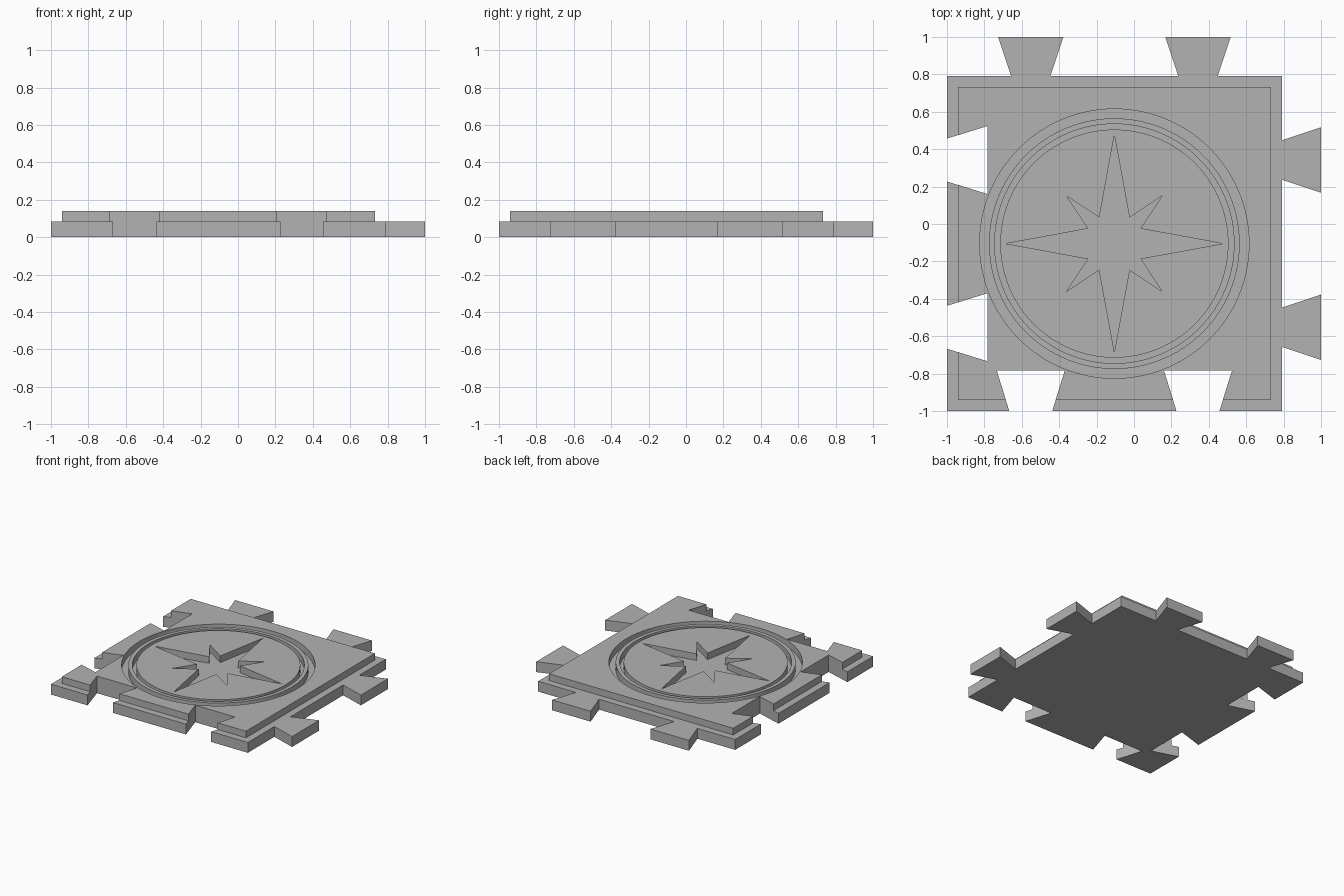
import bpy
import bmesh
from math import sin, cos, pi, radians

cube = bpy.data.objects.get("Cube")
if cube:
    bpy.data.objects.remove(cube, do_unlink=True)

stone = bpy.data.materials.new("plain grey")
stone.use_nodes = True
grey = (0.45, 0.45, 0.45, 1)
stone.diffuse_color = grey
stone.node_tree.nodes["Principled BSDF"].inputs["Base Color"].default_value = grey

LOW, HIGH = -1.0, 0.79        # edges of the square body
MID = (LOW + HIGH) / 2
JOINTS = (-0.552, 0.342)      # centres of the dovetails along each side
BASE_TOP, PLATE_TOP = 0.085, 0.14


def tile_outline(inset, tabs):
    """Square with dovetail sockets on two sides and optional tabs on the others."""
    lo, hi = LOW + inset, HIGH - inset
    mouth = 0.115 + inset * 0.3
    half = [(lo, lo)]
    for c in JOINTS:
        half += [(c - mouth, lo), (c - 0.182, -0.783), (c + 0.182, -0.783), (c + mouth, lo)]
    half.append((hi, lo))
    if tabs:
        for c in JOINTS:
            half += [(hi, c - 0.105), (1, c - 0.175), (1, c + 0.175), (hi, c + 0.105)]
    half.append((hi, hi))
    # The other two sides mirror these across the diagonal
    return half + [(y, x) for x, y in reversed(half[1:-1])]


def polar(radius, angle):
    return (MID + radius * cos(angle), MID + radius * sin(angle))


def circle(radius, n=128):
    return [polar(radius, 2 * pi * i / n) for i in range(n)]


def star():
    """Compass star: four long and four short points."""
    pts = []
    for k in range(4):
        for radius, degrees in ((0.58, 0), (0.161, 30), (0.36, 45), (0.161, 60)):
            pts.append(polar(radius, radians(90 * k + degrees)))
    return pts


def slab(name, loops, z0, z1):
    """Solid from closed loops; nested loops alternate between hole and island."""
    curve = bpy.data.curves.new(name, 'CURVE')
    curve.dimensions = '2D'
    curve.fill_mode = 'BOTH'
    curve.extrude = (z1 - z0) / 2
    for loop in loops:
        spline = curve.splines.new('POLY')
        spline.points.add(len(loop) - 1)
        for point, (x, y) in zip(spline.points, loop):
            point.co = (x, y, 0, 1)
        spline.use_cyclic_u = True
    temp = bpy.data.objects.new(name + "_profile", curve)
    bpy.context.collection.objects.link(temp)
    bpy.context.view_layer.update()
    mesh = bpy.data.meshes.new_from_object(
        temp.evaluated_get(bpy.context.evaluated_depsgraph_get()))
    bpy.data.objects.remove(temp, do_unlink=True)

    bm = bmesh.new()
    bm.from_mesh(mesh)
    bmesh.ops.remove_doubles(bm, verts=bm.verts, dist=0.0001)
    bmesh.ops.translate(bm, verts=bm.verts, vec=(0, 0, (z0 + z1) / 2))
    bmesh.ops.recalc_face_normals(bm, faces=bm.faces)
    bm.to_mesh(mesh)
    bm.free()
    mesh.materials.clear()
    mesh.materials.append(stone)

    obj = bpy.data.objects.new(name, mesh)
    bpy.context.collection.objects.link(obj)
    bpy.ops.object.select_all(action='DESELECT')
    obj.select_set(True)
    bpy.context.view_layer.objects.active = obj
    bpy.ops.object.shade_smooth_by_angle(angle=radians(20))
    return obj


# Interlocking base with tabs and sockets
slab("base", [tile_outline(0, True)], 0, BASE_TOP)

# Raised plate with two ring grooves and a sunken star
rings = [circle(r) for r in (0.72, 0.67, 0.64, 0.61)]
slab("top_plate", [tile_outline(0.058, False)] + rings + [star()], BASE_TOP, PLATE_TOP)
